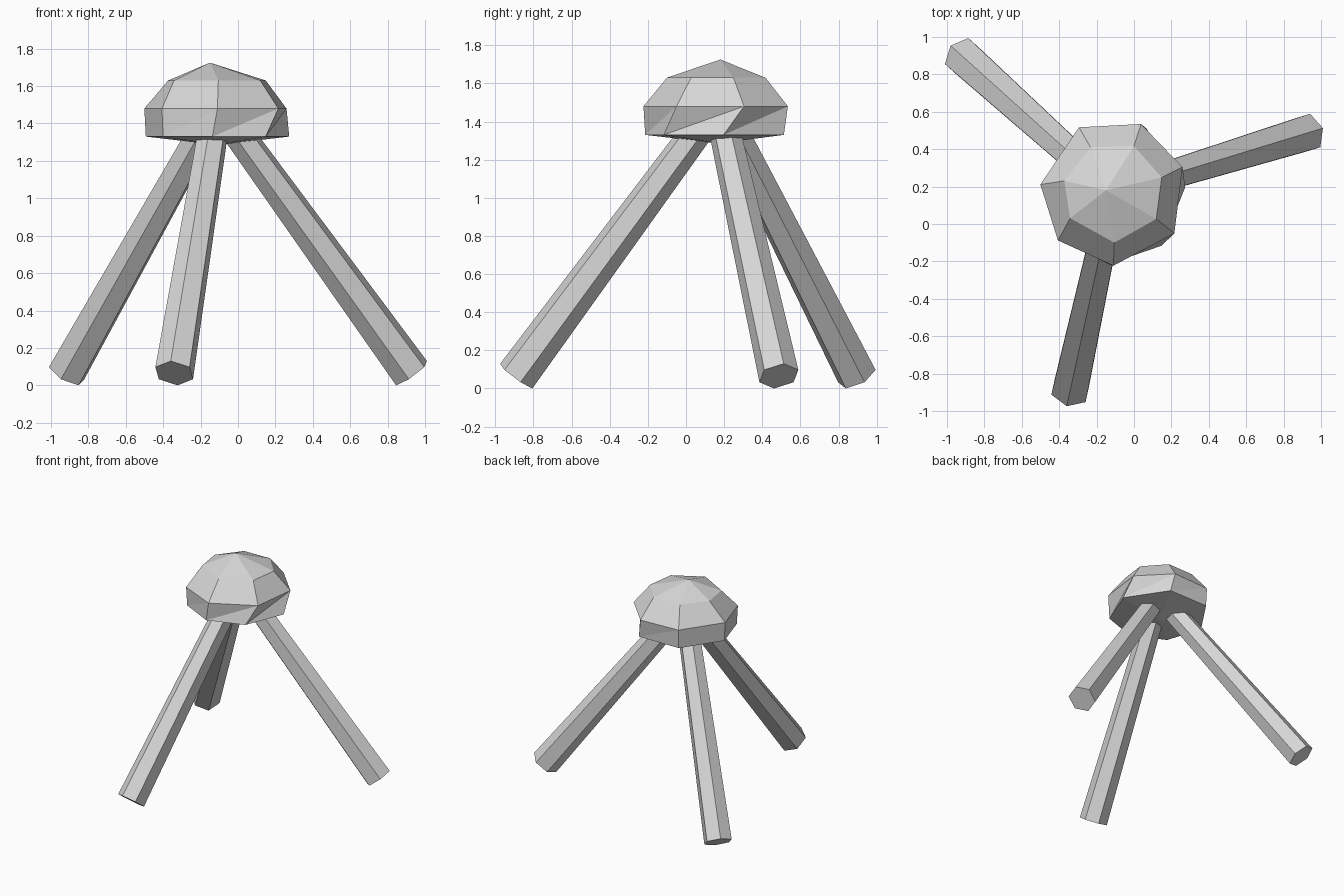
import bpy, bmesh, math
from mathutils import Vector

if "Cube" in bpy.data.objects:
    bpy.data.objects.remove(bpy.data.objects["Cube"])

grey = bpy.data.materials.new("light grey")
grey.diffuse_color = (0.68, 0.68, 0.68, 1)
grey.use_nodes = True
grey.node_tree.nodes["Principled BSDF"].inputs["Base Color"].default_value = grey.diffuse_color

HUB = Vector((-0.11, 0.17, 1.5))      # point where the leg axes meet


def finish(name, bm):
    bmesh.ops.recalc_face_normals(bm, faces=bm.faces[:])
    mesh = bpy.data.meshes.new(name)
    bm.to_mesh(mesh)
    bm.free()
    mesh.materials.append(grey)
    obj = bpy.data.objects.new(name, mesh)
    bpy.context.collection.objects.link(obj)
    return obj


def leg(name, azimuth):
    """Six-sided tapered leg leaning outward, one ridge facing out."""
    a = math.radians(azimuth)
    out = Vector((math.cos(a), math.sin(a), 0))
    side = Vector((-math.sin(a), math.cos(a), 0))
    foot = HUB + out * 1.085
    foot.z = 0.065
    across = side.cross((HUB - foot).normalized())
    bm = bmesh.new()
    rings = []
    for centre, r in ((foot, 0.108), (HUB, 0.08)):
        rings.append([bm.verts.new(centre + r * (across * math.cos(k * math.pi / 3)
                                                 + side * math.sin(k * math.pi / 3)))
                      for k in range(6)])
    low, top = rings
    for k in range(6):
        bm.faces.new((low[k - 1], low[k], top[k], top[k - 1]))
    bm.faces.new(low)
    bm.faces.new(top)
    return finish(name, bm)


leg("right_leg", 17)
leg("back_left_leg", 138)
leg("front_leg", 257.7)

# Seven-sided slightly irregular cap: angles per ring, from bottom to top
bm = bmesh.new()


def ring(radius, z, angles):
    return [bm.verts.new((HUB.x + radius * math.cos(math.radians(d)),
                          HUB.y + radius * math.sin(math.radians(d)), z)) for d in angles]


lower = ring(0.385, 1.33, (4, 63, 118, 174, 221, 266, 312))
rim = ring(0.393, 1.48, (20, 68, 118, 174, 221, 270, 326))
upper = ring(0.27, 1.63, (17, 66, 117, 167, 211, 271, 328))
peak = bm.verts.new((-0.15, 0.18, 1.725))
base = bm.verts.new((HUB.x, HUB.y, 1.285))
for i in range(7):
    bm.faces.new((base, lower[i], lower[i - 1]))
    bm.faces.new((rim[i], lower[i - 1], lower[i]))
    bm.faces.new((rim[i], rim[i - 1], lower[i - 1]))
    bm.faces.new((rim[i - 1], rim[i], upper[i], upper[i - 1]))
    bm.faces.new((upper[i - 1], upper[i], peak))
finish("cap", bm)
